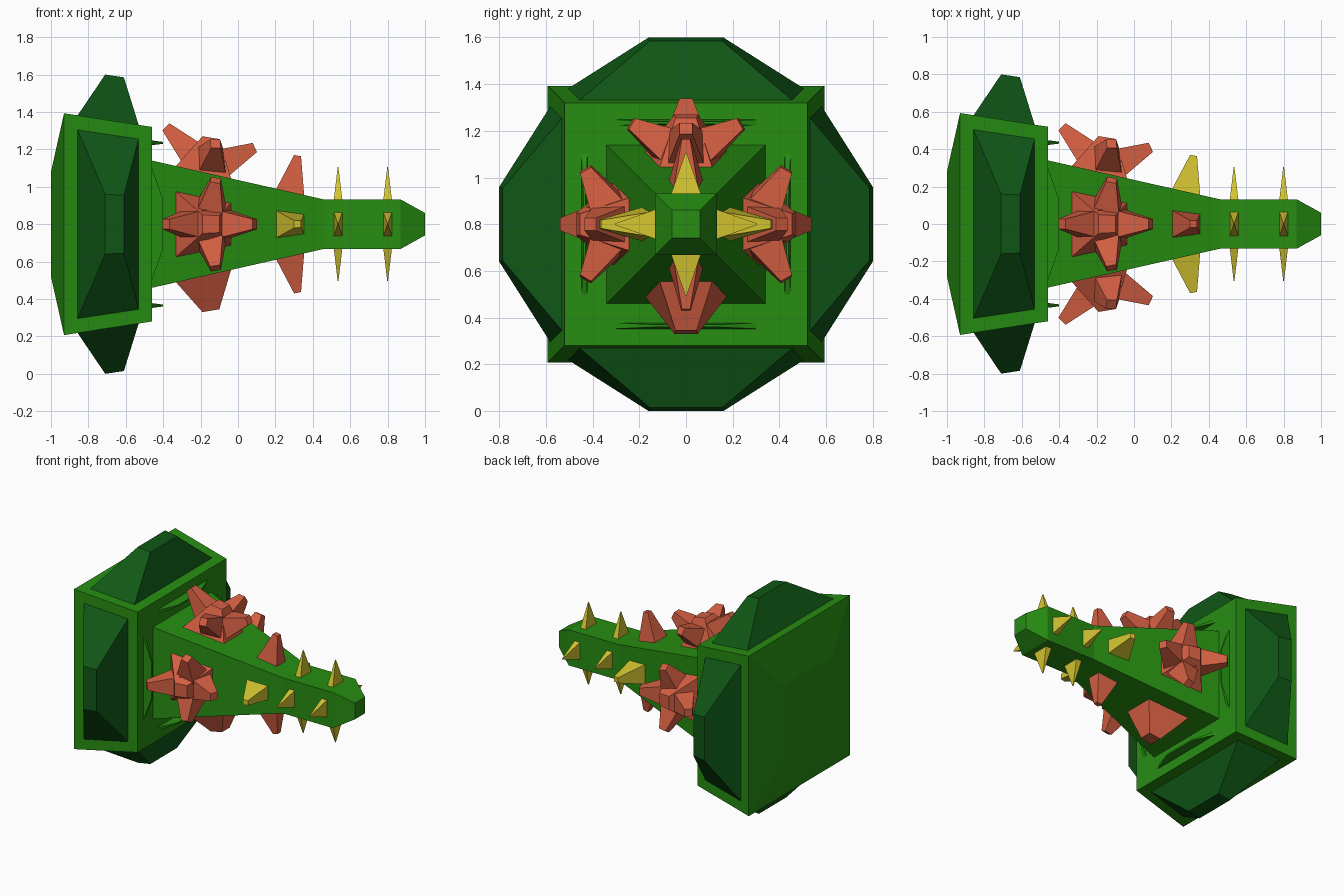
import bpy, bmesh, math
from mathutils import Matrix, Vector

if "Cube" in bpy.data.objects:
    bpy.data.objects.remove(bpy.data.objects["Cube"])

AXIS = 0.8  # height of the horizontal axis; everything repeats around it


def material(name, rgb):
    m = bpy.data.materials.new(name)
    m.diffuse_color = (*rgb, 1)
    m.use_nodes = True
    m.node_tree.nodes["Principled BSDF"].inputs["Base Color"].default_value = m.diffuse_color
    return m


GREEN = material("leaf green", (0.02, 0.27, 0.006))
DARK = material("dark green", (0.005, 0.095, 0.008))
RED = material("coral red", (0.66, 0.115, 0.055))
YELLOW = material("yellow", (0.66, 0.56, 0.03))


def loft(name, rings_list, mat, turn=0):
    """Skin stacks of four-point rings (x, sideways, outward), turned about the x axis."""
    bm = bmesh.new()
    for rings in rings_list:
        loops = [[bm.verts.new(p) for p in ring] for ring in rings]
        for a, b in zip(loops, loops[1:]):
            for i in range(4):
                j = (i + 1) % 4
                bm.faces.new((a[i], a[j], b[j], b[i]))
        bm.faces.new(loops[0])
        bm.faces.new(loops[-1])
    bmesh.ops.recalc_face_normals(bm, faces=bm.faces)
    bm.transform(Matrix.Translation((0, 0, AXIS)) @ Matrix.Rotation(turn * math.pi / 2, 4, 'X'))
    mesh = bpy.data.meshes.new(name)
    bm.to_mesh(mesh)
    bm.free()
    mesh.materials.append(mat)
    ob = bpy.data.objects.new(name, mesh)
    bpy.context.collection.objects.link(ob)
    return ob


def square(x, h):
    return [(x, -h, -h), (x, h, -h), (x, h, h), (x, -h, h)]


def pad(x0, x1, t0, t1, r0, r1):
    """Ring facing outward: half widths t and heights r at its back and front edge."""
    return [(x0, -t0, r0), (x1, -t1, r1), (x1, t1, r1), (x0, t0, r0)]


def prong(start, end, h0, h1):
    """Square tapered spike between two points."""
    start, end = Vector(start), Vector(end)
    d = (end - start).normalized()
    u = d.cross(Vector((0, 0, 1))).normalized()
    v = d.cross(u)
    return [[tuple(c + u * (h * a) + v * (h * b)) for a, b in ((-1, -1), (1, -1), (1, 1), (-1, 1))]
            for c, h in ((start, h0), (end, h1))]


# base block and tapering trunk
loft("base_block", [[square(-1.0, 0.28), square(-0.93, 0.593), square(-0.46, 0.52)]], GREEN)
loft("trunk", [[square(-0.5, 0.35), square(-0.46, 0.34), square(0.46, 0.132),
                square(0.87, 0.132), square(1.0, 0.06)]], GREEN)

for k, side in enumerate(("top", "front", "bottom", "back")):
    # faceted bulge on each side of the base
    loft("bulge_" + side, [[pad(-0.86, -0.53, 0.51, 0.46, 0.578, 0.527),
                            pad(-0.71, -0.61, 0.16, 0.155, 0.80, 0.785)]], DARK, k)

    # thin raised fin on the front of the base
    loft("fin_" + side, [[[(x, -t, 0.435 - w), (x, t, 0.435 - w), (x, t, 0.435 + w), (x, -t, 0.435 + w)]
                          for x, t, w in ((-0.47, 0.33, 0.014), (-0.4, 0.13, 0.005))]], GREEN, k)

    # thorn cluster: stubby core, plus four prongs except underneath
    parts = [[pad(-0.35, -0.03, 0.19, 0.12, 0.29, 0.22),
              pad(-0.19, -0.10, 0.05, 0.045, 0.47, 0.455)]]
    if side != "bottom":
        root = (-0.16, 0, 0.29)
        for tip in ((-0.385, 0, 0.52), (0.09, 0, 0.41), (-0.12, 0.235, 0.43), (-0.12, -0.235, 0.43)):
            parts.append(prong(root, tip, 0.10, 0.027))
    loft("thorn_cluster_" + side, parts, RED, k)

    # blunt thorn, red above and below, yellow on the flanks
    loft("blunt_thorn_" + side, [[pad(0.2, 0.355, 0.075, 0.055, 0.18, 0.14),
                                  pad(0.30, 0.337, 0.02, 0.018, 0.37, 0.363)]],
         RED if k % 2 == 0 else YELLOW, k)

    # two sharp thorns near the tip
    for n, x in enumerate((0.535, 0.80)):
        loft(f"sharp_thorn_{side}_{n + 1}", [[pad(x - 0.024, x + 0.024, 0.067, 0.067, 0.12, 0.12),
                                              pad(x - 0.002, x + 0.002, 0.003, 0.003, 0.305, 0.305)]], YELLOW, k)
